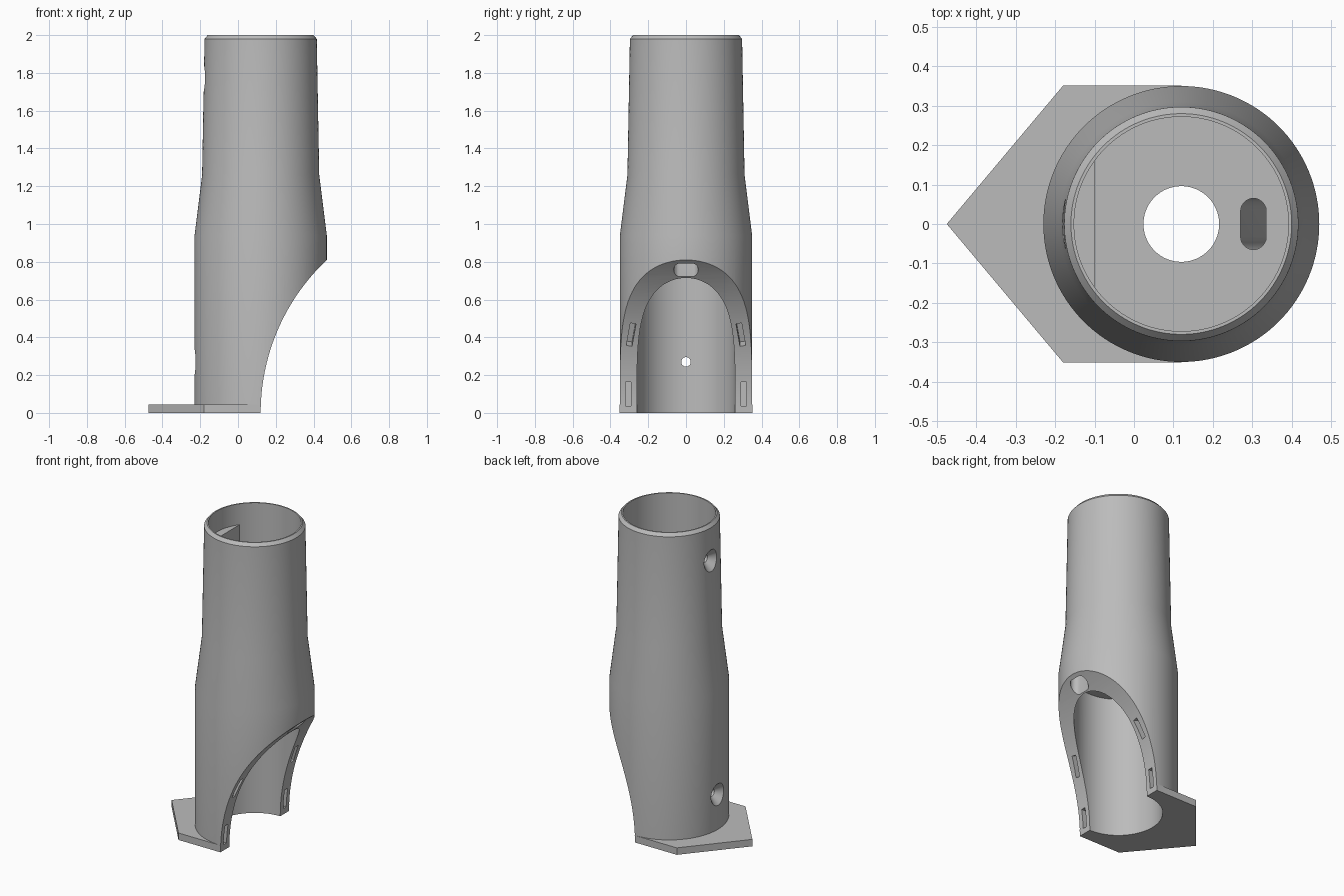
import bpy
import bmesh
import math
from mathutils import Vector

cube = bpy.data.objects.get("Cube")
if cube:
    bpy.data.objects.remove(cube, do_unlink=True)

AXIS = 0.12          # x of the tube's centre line
SEGMENTS = 128

grey = bpy.data.materials.new("plain_grey")
grey.use_nodes = True
grey.diffuse_color = (0.5, 0.5, 0.5, 1)
grey.node_tree.nodes["Principled BSDF"].inputs["Base Color"].default_value = (0.5, 0.5, 0.5, 1)


def loft(name, rings):
    """Closed solid through a stack of rings with equal point counts."""
    bm = bmesh.new()
    rows = [[bm.verts.new(p) for p in ring] for ring in rings]
    for low, high in zip(rows, rows[1:]):
        for i in range(len(low)):
            j = (i + 1) % len(low)
            bm.faces.new((low[i], low[j], high[j], high[i]))
    bm.faces.new(rows[0][::-1])
    bm.faces.new(rows[-1])
    bmesh.ops.recalc_face_normals(bm, faces=bm.faces)
    mesh = bpy.data.meshes.new(name)
    bm.to_mesh(mesh)
    bm.free()
    mesh.materials.append(grey)
    obj = bpy.data.objects.new(name, mesh)
    bpy.context.collection.objects.link(obj)
    return obj


def turned(name, profile):
    """Solid of revolution about the tube axis from (radius, height) pairs."""
    turn = [math.tau * i / SEGMENTS for i in range(SEGMENTS)]
    return loft(name, [[Vector((AXIS + r * math.cos(a), r * math.sin(a), z)) for a in turn]
                       for r, z in profile])


def prism(name, outline, z0, z1):
    return loft(name, [[Vector((x, y, z)) for x, y in outline] for z in (z0, z1)])


def cone(name, r1, r2, depth, location, rotation, vertices=48):
    bpy.ops.mesh.primitive_cone_add(vertices=vertices, radius1=r1, radius2=r2, depth=depth,
                                    location=location, rotation=rotation)
    obj = bpy.context.object
    obj.name = name
    obj.data.materials.append(grey)
    return obj


def box(name, size, location, rotation=(0, 0, 0)):
    bpy.ops.mesh.primitive_cube_add(size=1, location=location, rotation=rotation)
    obj = bpy.context.object
    obj.name = name
    obj.scale = size
    obj.data.materials.append(grey)
    return obj


def combine(target, tool, operation="DIFFERENCE"):
    tool.hide_render = True
    mod = target.modifiers.new("combine", "BOOLEAN")
    mod.operation = operation
    mod.solver = "EXACT"
    mod.object = tool
    bpy.ops.object.select_all(action="DESELECT")
    target.select_set(True)
    bpy.context.view_layer.objects.active = target
    bpy.ops.object.modifier_apply(modifier=mod.name)
    bpy.data.objects.remove(tool, do_unlink=True)


# Stepped tube body with chamfered rim
body = turned("tube_body", [(0.35, 0), (0.35, 0.94), (0.31, 1.26), (0.297, 1.98), (0.28, 2.0)])

# Pointed foot plate
combine(body, prism("foot_plate", [(-0.475, 0), (-0.18, -0.351), (0.14, -0.351),
                                   (0.14, 0.351), (-0.18, 0.351)], 0, 0.045), "UNION")

# Lower bore, upper socket and the centre hole in the floor between them
combine(body, turned("lower_bore", [(0.26, -0.1), (0.26, 0.92)]))
combine(body, turned("upper_socket", [(0.272, 1.25), (0.272, 2.1)]))
combine(body, turned("floor_hole", [(0.096, 0.8), (0.096, 1.4)]))

# Flat screw boss inside the socket
half = math.acos(0.22 / 0.28)
arc = [math.pi - half + 2 * half * i / 24 for i in range(25)]
combine(body, prism("screw_boss", [(AXIS + 0.28 * math.cos(a), 0.28 * math.sin(a)) for a in arc],
                    1.67, 1.865), "UNION")

# Countersunk screw holes on the plate side
for surface, z in ((-0.181, 1.77), (-0.23, 0.27)):
    along_x = (0, math.pi / 2, 0)
    combine(body, cone("countersink", 0.09, 0.025, 0.065, (surface + 0.0125, 0, z), along_x))
    combine(body, cone("screw_hole", 0.025, 0.025, 0.2, (surface + 0.05, 0, z), along_x))

# Curved cutaway on the lower side
RADIUS = 1.112
combine(body, cone("cutaway", RADIUS, RADIUS, 1, (AXIS + RADIUS, 0, 0),
                   (math.pi / 2, 0, 0), 256))

# Cable channel running up the wall and in through the floor
ends = [math.pi * i / 12 for i in range(13)]
stadium = [(0.0325 * math.cos(a), 0.0325 * (1 + math.sin(a))) for a in ends]
stadium += [(-x, -y) for x, y in stadium]
path = [(0.418, 0.6), (0.418, 0.9), (0.303, 1.2), (0.303, 1.35)]
combine(body, loft("cable_channel", [[Vector((cx + x, y, z)) for x, y in stadium]
                                     for cx, z in path]))

# Narrow pockets in the cutaway rim, on both sides
for side in (-1, 1):
    combine(body, box("lower_pocket", (0.12, 0.03, 0.125), (0.13, side * 0.305, 0.1)))
    combine(body, box("upper_pocket", (0.12, 0.03, 0.13), (0.2, side * 0.29, 0.415),
                      (side * math.radians(9.5), math.radians(22), 0)))

# Smooth round walls, crisp edges
bpy.ops.object.select_all(action="DESELECT")
body.select_set(True)
bpy.context.view_layer.objects.active = body
bpy.ops.object.shade_smooth_by_angle(angle=math.radians(30))
